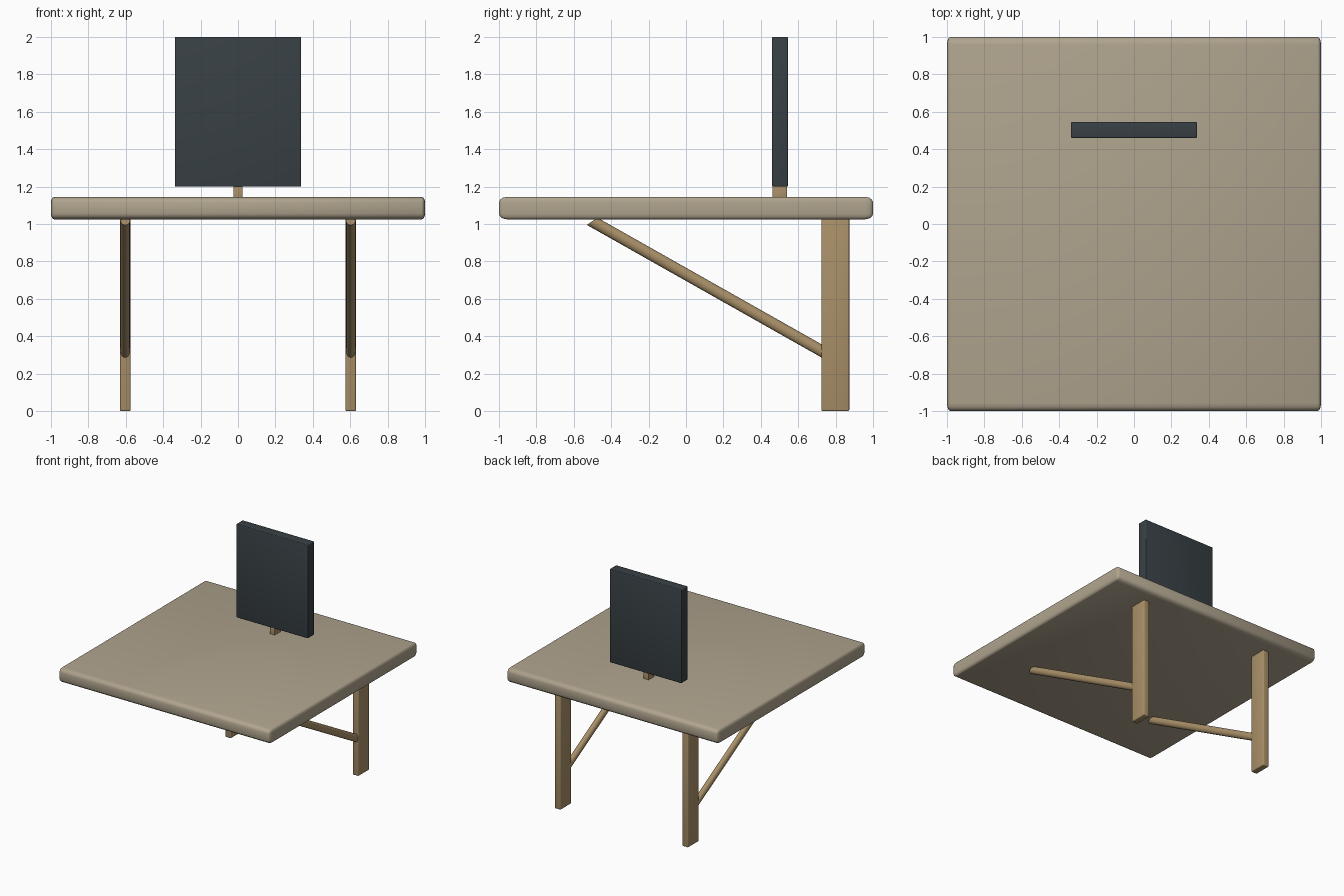
import bpy, bmesh
from mathutils import Matrix

if "Cube" in bpy.data.objects:
    bpy.data.objects.remove(bpy.data.objects["Cube"])


def material(name, rgb):
    m = bpy.data.materials.new(name)
    m.diffuse_color = (*rgb, 1)
    m.use_nodes = True
    m.node_tree.nodes["Principled BSDF"].inputs["Base Color"].default_value = m.diffuse_color
    return m


TOP = material("pale_wood", (0.43, 0.37, 0.27))
WOOD = material("warm_wood", (0.40, 0.28, 0.14))
DARK = material("dark_panel", (0.04, 0.052, 0.06))


def finish(bm, name, mat):
    bmesh.ops.recalc_face_normals(bm, faces=bm.faces)
    me = bpy.data.meshes.new(name)
    bm.to_mesh(me)
    bm.free()
    ob = bpy.data.objects.new(name, me)
    me.materials.append(mat)
    bpy.context.collection.objects.link(ob)
    bpy.ops.object.select_all(action='DESELECT')
    ob.select_set(True)
    bpy.context.view_layer.objects.active = ob
    bpy.ops.object.shade_smooth_by_angle(angle=0.6)
    return ob


def box(name, lo, hi, bevel, mat, squash=(1, 1, 1)):
    """Rounded box; squash stretches the edge rounding per axis."""
    size = [(b - a) / s for a, b, s in zip(lo, hi, squash)]
    mid = [(a + b) / 2 for a, b in zip(lo, hi)]
    bm = bmesh.new()
    bmesh.ops.create_cube(bm, size=1, matrix=Matrix.Diagonal((*size, 1)))
    bmesh.ops.bevel(bm, geom=bm.edges[:], offset=bevel, segments=3,
                    profile=0.5, affect='EDGES')
    bmesh.ops.transform(bm, verts=bm.verts,
                        matrix=Matrix.Translation(mid) @ Matrix.Diagonal((*squash, 1)))
    return finish(bm, name, mat)


# Table top, rounded more along y than x
box("table_top", (-1, -1, 1.025), (1, 1, 1.145), 0.03, TOP, (0.6, 1.4, 1))

# Upright panel and its short stem
box("panel", (-0.338, 0.46, 1.2), (0.338, 0.545, 2.0), 0.006, DARK)
box("panel_stem", (-0.024, 0.462, 1.12), (0.024, 0.54, 1.21), 0.003, WOOD)

for side, x in (("left", -0.603), ("right", 0.603)):
    # Rear leg
    box(f"{side}_leg", (x - 0.028, 0.725, 0), (x + 0.028, 0.873, 1.04), 0.007, WOOD)
    # Slanted round brace with skewed ends, from the leg to the top
    y0, z0, y1, z1 = 0.77, 0.296, -0.502, 1.0145
    bm = bmesh.new()
    bmesh.ops.create_cone(bm, cap_ends=True, segments=16, radius1=1, radius2=1, depth=1)
    skew = Matrix(((0.025, 0, 0, x),
                   (0, 0.028, y1 - y0, (y0 + y1) / 2),
                   (0, 0.0195, z1 - z0, (z0 + z1) / 2),
                   (0, 0, 0, 1)))
    bmesh.ops.transform(bm, verts=bm.verts, matrix=skew)
    finish(bm, f"{side}_brace", WOOD)
